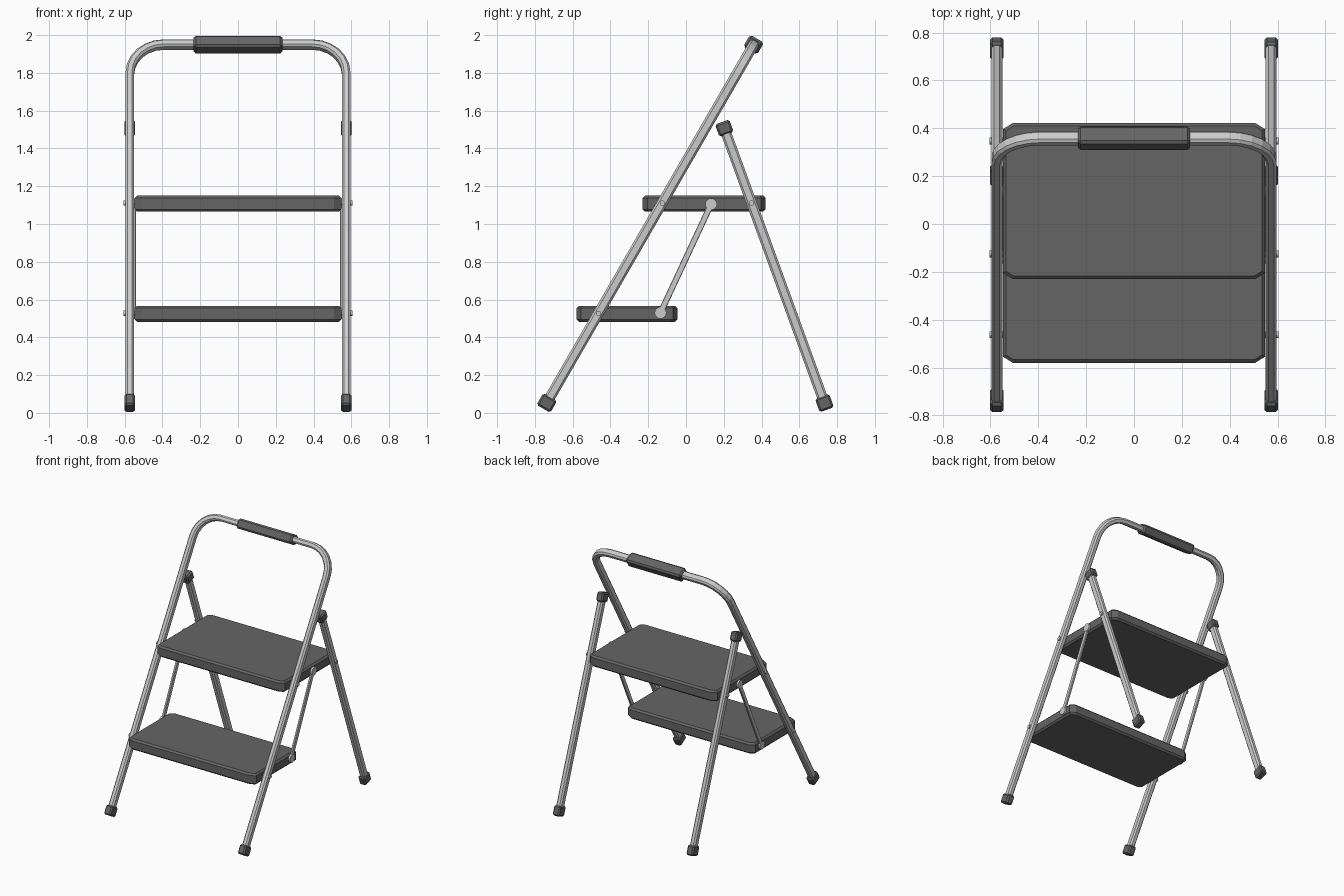
import bpy, bmesh, math
from mathutils import Vector, Matrix

if "Cube" in bpy.data.objects:
    bpy.data.objects.remove(bpy.data.objects["Cube"])

LEG_X = 0.573
dark = bpy.data.materials.new("dark_rubber")
dark.diffuse_color = (0.13, 0.13, 0.13, 1)
dark.use_nodes = True
dark.node_tree.nodes["Principled BSDF"].inputs["Base Color"].default_value = dark.diffuse_color


def finish(bm, name, mat=None):
    bmesh.ops.recalc_face_normals(bm, faces=bm.faces)
    me = bpy.data.meshes.new(name)
    bm.to_mesh(me)
    bm.free()
    ob = bpy.data.objects.new(name, me)
    bpy.context.collection.objects.link(ob)
    if mat:
        me.materials.append(mat)
    return ob


def tube(name, pts, normal, a=0.0225, b=0.0275, c=0.011):
    """Sweep a chamfered rectangle along a planar path."""
    section = [(a, b - c), (a - c, b), (c - a, b), (-a, b - c),
               (-a, c - b), (c - a, -b), (a - c, -b), (a, c - b)]
    bm = bmesh.new()
    rings = []
    for i, p in enumerate(pts):
        d0 = (p - pts[max(i - 1, 0)]).normalized()
        d1 = (pts[min(i + 1, len(pts) - 1)] - p).normalized()
        side = (d0 + d1).normalized().cross(normal)
        rings.append([bm.verts.new(p + side * u + normal * v) for u, v in section])
    for r, s in zip(rings, rings[1:]):
        for k in range(8):
            bm.faces.new((r[k], r[(k + 1) % 8], s[(k + 1) % 8], s[k]))
    bm.faces.new(rings[0])
    bm.faces.new(rings[-1])
    return finish(bm, name)


def block(name, loc, size, tilt, bevel=0.01):
    """Bevelled dark box tilted about the x axis."""
    bm = bmesh.new()
    bmesh.ops.create_cube(bm, size=1, matrix=Matrix.Diagonal((*size, 1)))
    bmesh.ops.bevel(bm, geom=bm.edges[:], offset=bevel, segments=1, affect='EDGES')
    bm.transform(Matrix.Translation(loc) @ Matrix.Rotation(tilt, 4, 'X'))
    return finish(bm, name, dark)


def disc(name, x0, x1, y, z, r, n=12):
    bm = bmesh.new()
    bmesh.ops.create_cone(bm, cap_ends=True, segments=n, radius1=r, radius2=r,
                          depth=abs(x1 - x0),
                          matrix=Matrix.Translation(((x0 + x1) / 2, y, z))
                          @ Matrix.Rotation(math.pi / 2, 4, 'Y'))
    return finish(bm, name)


def step(name, y0, y1, z0, z1, hx=0.547):
    """Slab with clipped corners and bevelled rims."""
    cx, cy = 0.04, 0.025
    outline = [(hx - cx, y0), (hx, y0 + cy), (hx, y1 - cy), (hx - cx, y1),
               (cx - hx, y1), (-hx, y1 - cy), (-hx, y0 + cy), (cx - hx, y0)]
    bm = bmesh.new()
    face = bm.faces.new([bm.verts.new((x, y, z0)) for x, y in outline])
    ext = bmesh.ops.extrude_face_region(bm, geom=[face])
    bmesh.ops.translate(bm, vec=(0, 0, z1 - z0),
                        verts=[v for v in ext['geom'] if isinstance(v, bmesh.types.BMVert)])
    rims = [e for e in bm.edges if abs(e.verts[0].co.z - e.verts[1].co.z) < 1e-5]
    bmesh.ops.bevel(bm, geom=rims, offset=0.013, segments=1, affect='EDGES')
    return finish(bm, name, dark)


# Front hoop: two legs joined by a rounded top bar, leaning back 30 degrees
foot = Vector((0, -0.737, 0.053))
along = Vector((0, 0.5, math.sqrt(0.75)))
front_n = Vector((0, -math.sqrt(0.75), 0.5))
top, R = 2.19, 0.18
half = [(LEG_X, 0)]
for i in range(7):
    t = math.radians(15 * i)
    half.append((LEG_X - R + R * math.cos(t), top - R + R * math.sin(t)))
path = half + [(-x, h) for x, h in reversed(half)]
tube("front_frame", [foot + along * h + Vector((x, 0, 0)) for x, h in path], front_n)
block("hand_grip", foot + along * top, (0.47, 0.085, 0.073), math.radians(-30), 0.012)

# Steps
step("upper_step", -0.23, 0.422, 1.065, 1.15)
step("lower_step", -0.58, -0.045, 0.482, 0.567)

# Rear legs, caps, link bars and rivets on both sides
rear_top, rear_foot = Vector((0, 0.203, 1.507)), Vector((0, 0.733, 0.052))
rd = (rear_top - rear_foot).normalized()
rear_n = rd.cross(Vector((1, 0, 0)))
rear_tilt = math.atan2(-rd.y, rd.z)
lo, hi = Vector((0, -0.135, 0.53)), Vector((0, 0.133, 1.105))
ld = (hi - lo).normalized()
for s, side in ((1, "right"), (-1, "left")):
    ox = Vector((s * LEG_X, 0, 0))
    tube(f"rear_leg_{side}", [rear_foot + ox, rear_top + ox], rear_n)
    block(f"rear_foot_{side}", rear_foot + ox, (0.056, 0.08, 0.075), rear_tilt)
    block(f"rear_leg_cap_{side}", rear_top + ox, (0.056, 0.08, 0.07), rear_tilt)
    block(f"front_foot_{side}", foot + ox, (0.056, 0.084, 0.072), math.radians(-30))
    lx = Vector((s * 0.549, 0, 0))
    tube(f"link_bar_{side}", [lo + lx, hi + lx], ld.cross(Vector((1, 0, 0))),
         0.008, 0.016, 0.003)
    for p, n in ((lo, "lower"), (hi, "upper")):
        disc(f"link_{n}_joint_{side}", s * 0.535, s * 0.561, p.y, p.z, 0.031, 16)
    for n, y, z in (("lower", -0.463, 0.527), ("front", -0.125, 1.111), ("rear", 0.347, 1.111)):
        disc(f"{n}_rivet_{side}", s * 0.53, s * 0.605, y, z, 0.014)
